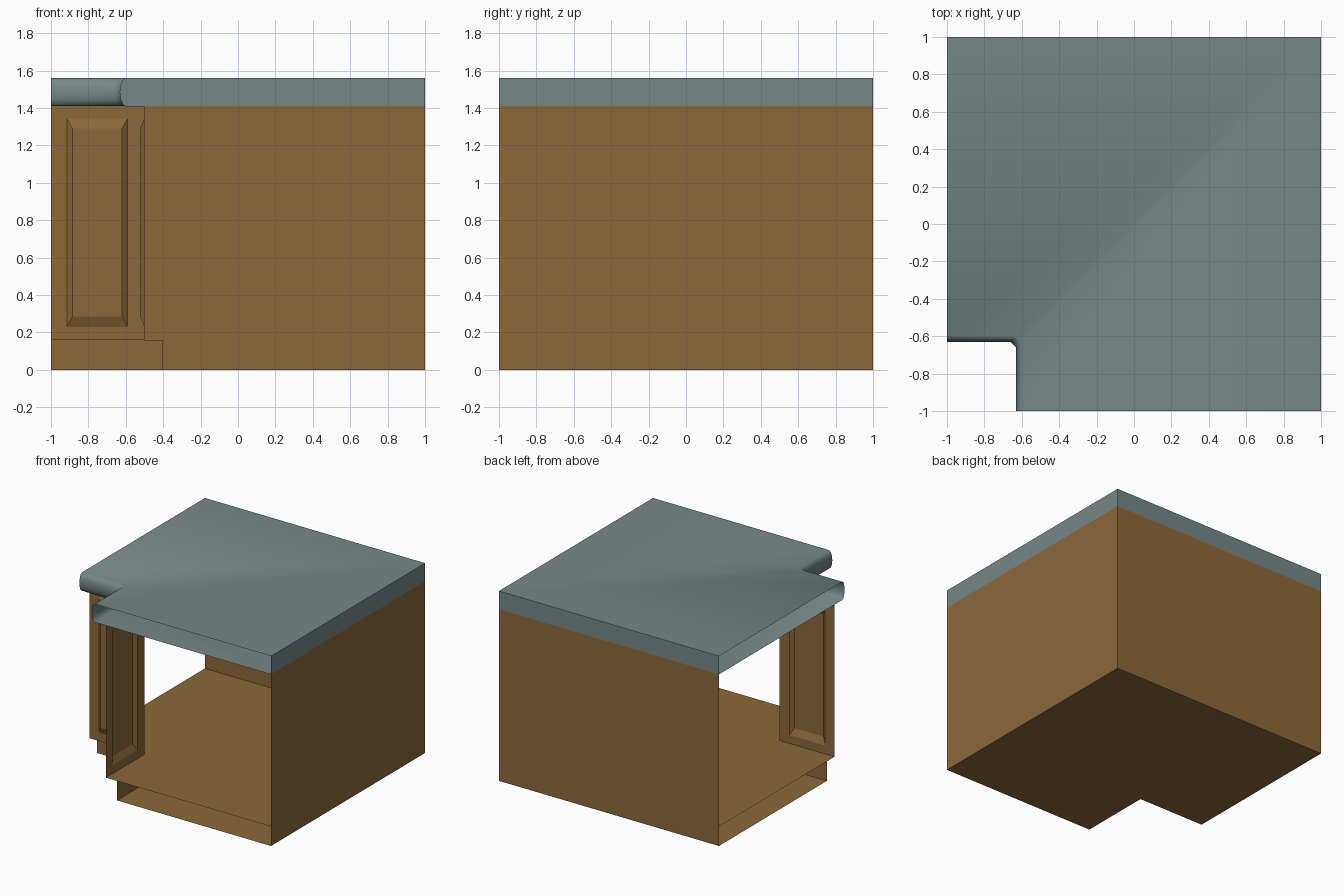
import bpy, bmesh, math

if "Cube" in bpy.data.objects:
    bpy.data.objects.remove(bpy.data.objects["Cube"])

def material(name, color):
    m = bpy.data.materials.new(name)
    m.diffuse_color = (*color, 1)
    m.use_nodes = True
    m.node_tree.nodes["Principled BSDF"].inputs["Base Color"].default_value = m.diffuse_color
    return m

wood = material("wood", (0.26, 0.14, 0.042))
stone = material("stone", (0.18, 0.25, 0.245))

BACK = [(1, -1), (1, 1), (-1, 1)]        # outer wall run, counter-clockwise
TOE, FLOOR, TOP = 0.16, 0.16, 1.41
FRONT = -0.5                             # cabinet face plane
COUNTER_TOP = 1.56

def notch(a):
    """Front run around the inner corner of the L plan."""
    return [(-1, a), (a, a), (a, -1)]

def nose_path(d):
    """Counter edge pushed out by d, with a cut inner corner."""
    a, c = -0.6 - d, 0.03
    return [(-1, a), (a - c, a), (a, a - c), (a, -1)]

def level(path, z):
    return [(x, y, z) for x, y in path]

def add_face(bm, points, flip=False):
    verts = [bm.verts.new(p) for p in points]
    return bm.faces.new(verts[::-1] if flip else verts)

def add_strip(bm, rings, closed=False):
    """Quads between successive rings of points."""
    for low, high in zip(rings, rings[1:]):
        n = len(low)
        for i in range(n if closed else n - 1):
            j = (i + 1) % n
            add_face(bm, [low[i], low[j], high[j], high[i]])

def finish(bm, name, mat, smooth=False):
    bmesh.ops.remove_doubles(bm, verts=bm.verts, dist=0.0005)
    mesh = bpy.data.meshes.new(name)
    bm.to_mesh(mesh)
    bm.free()
    mesh.materials.append(mat)
    ob = bpy.data.objects.new(name, mesh)
    bpy.context.collection.objects.link(ob)
    if smooth:
        bpy.ops.object.select_all(action='DESELECT')
        ob.select_set(True)
        bpy.context.view_layer.objects.active = ob
        bpy.ops.object.shade_smooth_by_angle(angle=math.radians(50))
    return ob

# Outer walls, two sides only: the other two ends are open
bm = bmesh.new()
add_strip(bm, [level(BACK, 0), level(BACK, TOP)])
finish(bm, "cabinet_walls", wood)

# Recessed toe kick with the bottom sheet
bm = bmesh.new()
add_strip(bm, [level(notch(-0.4), 0), level(notch(-0.4), TOE)])
add_face(bm, level(BACK + notch(-0.4), 0), flip=True)
finish(bm, "toe_kick_base", wood)

# Cabinet floor
bm = bmesh.new()
add_face(bm, level(BACK + notch(FRONT), FLOOR))
finish(bm, "cabinet_floor", wood)

# Two cabinet fronts with raised panels, mirrored over the diagonal
def panel_ring(u0, u1, z0, z1, d):
    return [(u0, FRONT - d, z0), (u1, FRONT - d, z0),
            (u1, FRONT - d, z1), (u0, FRONT - d, z1)]

for name, swap in (("left_door_front", False), ("right_door_front", True)):
    bm = bmesh.new()
    rings = [panel_ring(-1, FRONT, FLOOR, TOP, 0),
             panel_ring(-0.915, -0.59, 0.23, 1.345, 0),
             panel_ring(-0.885, -0.62, 0.285, 1.29, 0.023)]
    add_strip(bm, rings, closed=True)
    add_face(bm, rings[-1])
    if swap:
        for v in bm.verts:
            v.co.x, v.co.y = v.co.y, v.co.x
        bmesh.ops.reverse_faces(bm, faces=bm.faces)
    finish(bm, name, wood)

# Countertop: open-ended shell with a rounded nose along the front
bm = bmesh.new()
add_face(bm, level(BACK + nose_path(0), COUNTER_TOP))
add_face(bm, level(BACK + nose_path(0), TOP), flip=True)
add_strip(bm, [level(BACK, TOP), level(BACK, COUNTER_TOP)])
STEPS = 6
nose = []
for i in range(STEPS + 1):
    a = math.pi * i / STEPS
    z = (TOP + COUNTER_TOP) / 2 - (COUNTER_TOP - TOP) / 2 * math.cos(a)
    nose.append(level(nose_path(0.03 * math.sin(a)), z))
add_strip(bm, nose)
finish(bm, "countertop", stone, smooth=True)
